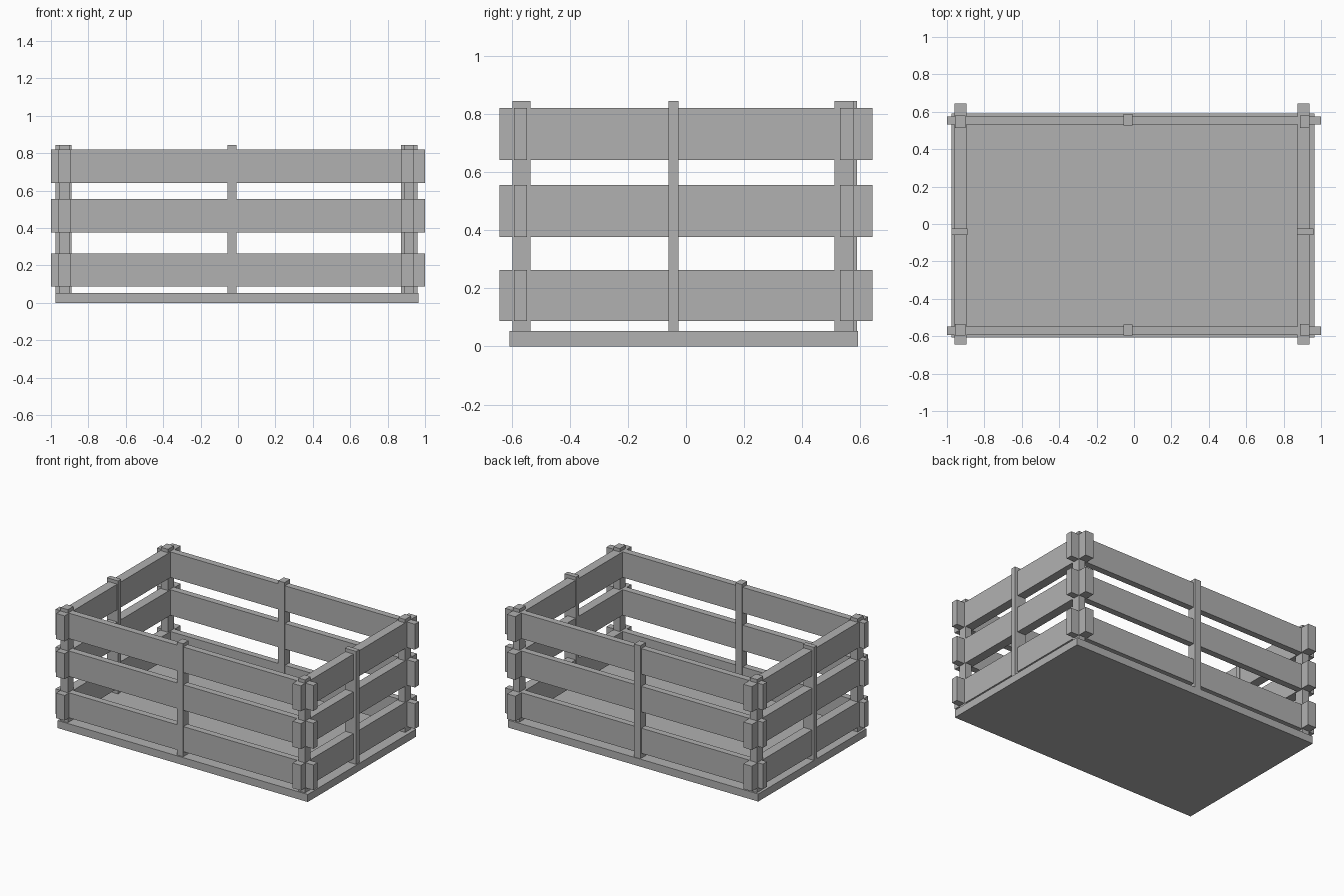
import bpy

if "Cube" in bpy.data.objects:
    bpy.data.objects.remove(bpy.data.objects["Cube"])

# Dark grey finish shared by every part
grey = bpy.data.materials.new("dark_grey")
grey.diffuse_color = (0.44, 0.44, 0.44, 1)
grey.use_nodes = True
grey.node_tree.nodes["Principled BSDF"].inputs["Base Color"].default_value = grey.diffuse_color


def box(name, x, y, z):
    """Box from (min, max) ranges on each axis."""
    bpy.ops.mesh.primitive_cube_add(size=1)
    ob = bpy.context.object
    ob.name = name
    ob.location = [(a + b) / 2 for a, b in (x, y, z)]
    ob.scale = [b - a for a, b in (x, y, z)]
    bpy.ops.object.transform_apply(location=True, rotation=False, scale=True)
    ob.data.materials.append(grey)
    return ob


# Solid floor panel
box("base_board", (-0.975, 0.966), (-0.607, 0.592), (0, 0.053))

# Three rows of slats on all four sides, crossing at the corners
rows = [(0.087, 0.263), (0.377, 0.556), (0.642, 0.821)]
for i, z in enumerate(rows, 1):
    box(f"front_slat_{i}", (-1, 1), (-0.593, -0.547), z)
    box(f"back_slat_{i}", (-1, 1), (0.531, 0.576), z)
    box(f"left_slat_{i}", (-0.961, -0.895), (-0.643, 0.643), z)
    box(f"right_slat_{i}", (0.874, 0.938), (-0.643, 0.643), z)

# Upright posts standing on the floor panel
post_z = (0.04, 0.845)
for side, x in (("left", (-0.957, -0.902)), ("right", (0.888, 0.938))):
    box(f"front_{side}_post", x, (-0.597, -0.535), post_z)
    box(f"back_{side}_post", x, (0.512, 0.579), post_z)

# Middle posts, slightly thicker than the slats
box("front_middle_post", (-0.057, -0.008), (-0.596, -0.537), post_z)
box("back_middle_post", (-0.057, -0.008), (0.527, 0.588), post_z)
box("left_middle_post", (-0.975, -0.889), (-0.06, -0.025), post_z)
box("right_middle_post", (0.871, 0.959), (-0.06, -0.025), post_z)
